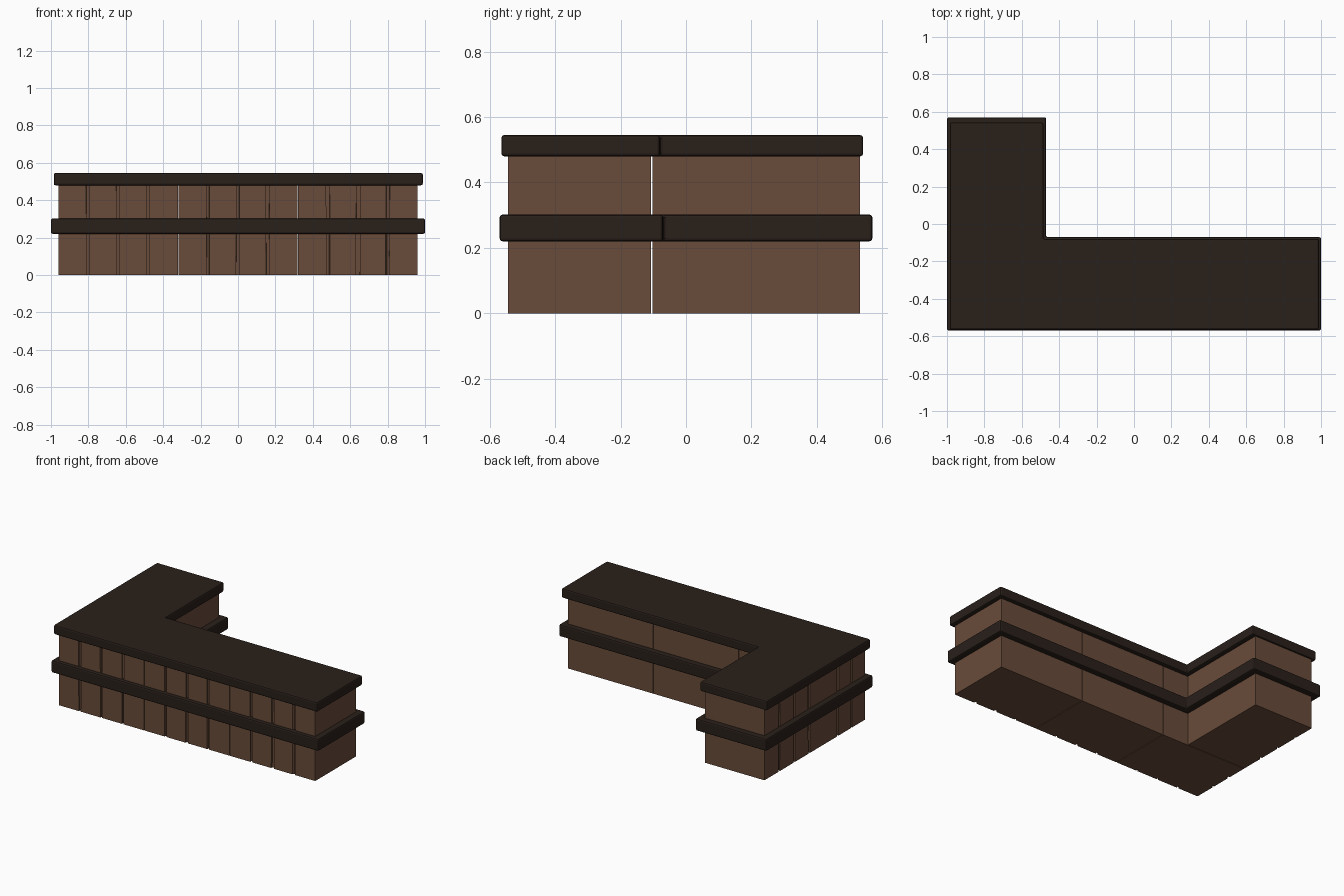
import bpy, bmesh, random
from mathutils import Vector

if "Cube" in bpy.data.objects:
    bpy.data.objects.remove(bpy.data.objects["Cube"])

random.seed(4)


def material(name, rgb):
    m = bpy.data.materials.new(name)
    m.diffuse_color = (*rgb, 1)
    m.use_nodes = True
    m.node_tree.nodes["Principled BSDF"].inputs["Base Color"].default_value = m.diffuse_color
    return m


wood = material("brown_wood", (0.14, 0.07, 0.042))
dark = material("dark_wood", (0.022, 0.014, 0.010))


def add_object(name, bm, mat):
    bmesh.ops.recalc_face_normals(bm, faces=bm.faces)
    me = bpy.data.meshes.new(name)
    bm.to_mesh(me)
    bm.free()
    me.materials.append(mat)
    ob = bpy.data.objects.new(name, me)
    bpy.context.collection.objects.link(ob)
    return ob


def add_box(bm, lo, hi):
    """Box between two corners; returns its vertices."""
    verts = bmesh.ops.create_cube(bm, size=1)["verts"]
    lo, hi = Vector(lo), Vector(hi)
    for v in verts:
        v.co = Vector([lo[i] + (v.co[i] + 0.5) * (hi[i] - lo[i]) for i in range(3)])
    return verts


def l_slab(name, x0, x1, xin, y0, y1, yin, z0, z1):
    """L-shaped board with softened edges."""
    bm = bmesh.new()
    pts = [(x0, y0), (x1, y0), (x1, yin), (xin, yin), (xin, y1), (x0, y1)]
    face = bm.faces.new([bm.verts.new((x, y, z0)) for x, y in pts])
    ext = bmesh.ops.extrude_face_region(bm, geom=[face])["geom"]
    bmesh.ops.translate(bm, vec=(0, 0, z1 - z0),
                        verts=[g for g in ext if isinstance(g, bmesh.types.BMVert)])
    ob = add_object(name, bm, dark)
    bev = ob.modifiers.new("soft_edges", "BEVEL")
    bev.width, bev.segments = 0.009, 2
    return ob


H, T, GAP, GROOVE = 0.48, 0.012, 0.002, 0.008


def module(name, x0, x1, y0, y1, front=0, left=0):
    """Cabinet carcass with planks on its front and/or left side."""
    bm = bmesh.new()
    add_box(bm, (x0 + (T if left else 0), y0 + (T if front else 0), 0), (x1, y1, H))
    for axis, count, a, b in ((0, front, x0, x1), (1, left, y0, y1)):
        for i in range(count):
            s = a + (b - a) * i / count + (GROOVE if i else 0)
            e = a + (b - a) * (i + 1) / count - (GROOVE if i < count - 1 else 0)
            if axis == 0:
                verts = add_box(bm, (s, y0, 0), (e, y0 + T, H))
            else:
                verts = add_box(bm, (x0, s, 0), (x0 + T, e, H))
            # slightly uneven plank edges beside the grooves
            for v in verts:
                edge = v.co[axis]
                if a + 0.01 < edge < b - 0.01:
                    v.co[axis] += random.uniform(-0.004, 0.004)
    return add_object(name, bm, wood)


# Cabinets under the counter
module("corner_cabinet", -0.96, -0.32 - GAP, -0.545, -0.105 - GAP, front=4, left=3)
module("middle_cabinet", -0.32 + GAP, 0.32 - GAP, -0.545, -0.105 - GAP, front=4)
module("right_cabinet", 0.32 + GAP, 0.96, -0.545, -0.105 - GAP, front=4)
module("arm_cabinet", -0.96, -0.515, -0.105 + GAP, 0.532, left=4)

# Dark trim band and worktop
l_slab("trim_band", -1.0, 1.0, -0.47, -0.57, 0.57, -0.07, 0.22, 0.302)
l_slab("worktop", -0.985, 0.988, -0.485, -0.565, 0.542, -0.08, 0.48, 0.545)
